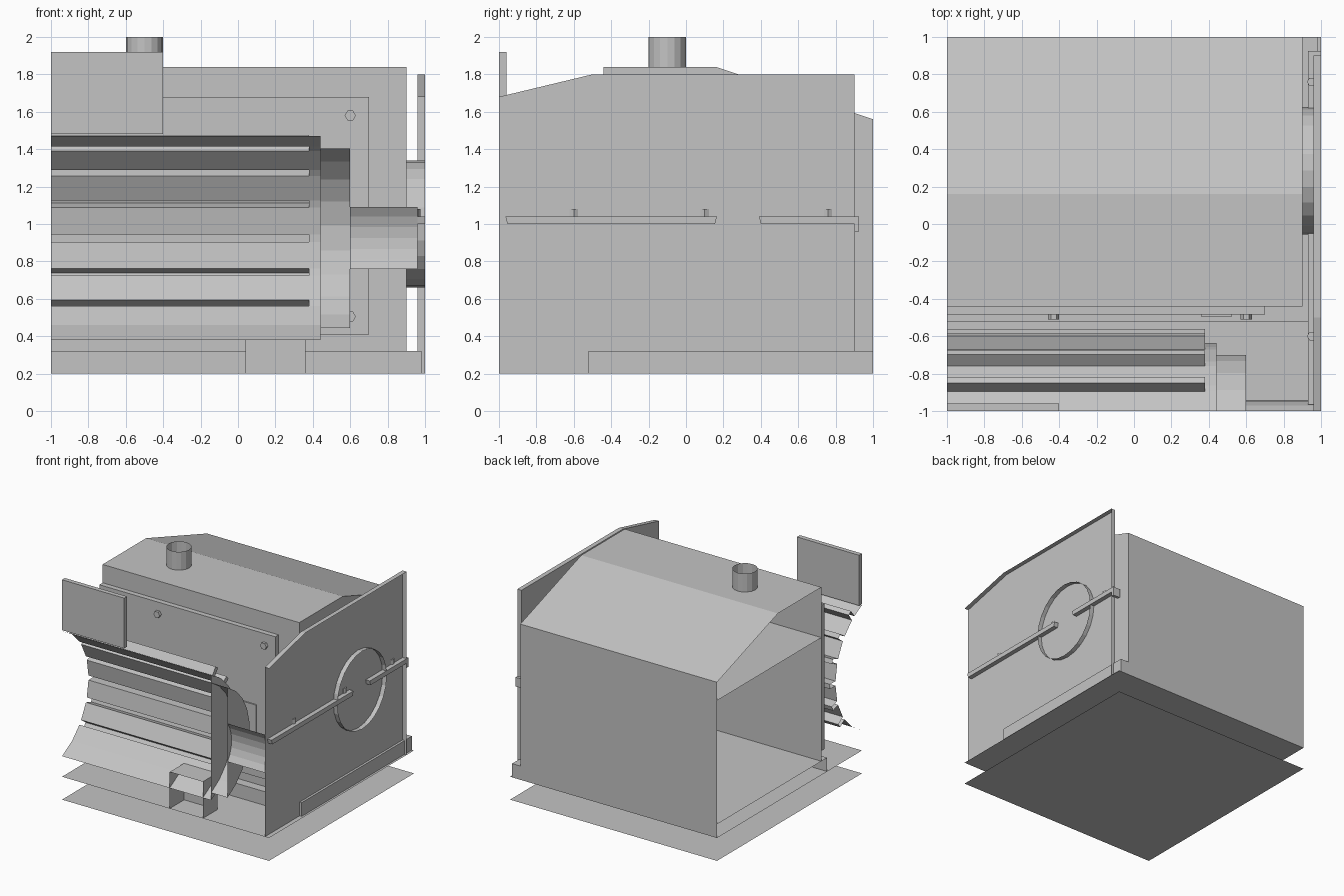
import bpy, bmesh
from math import sin, cos, acos, pi, radians

if "Cube" in bpy.data.objects:
    bpy.data.objects.remove(bpy.data.objects["Cube"])

grey = bpy.data.materials.new("machine_grey")
grey.diffuse_color = (0.55, 0.55, 0.55, 1)
grey.use_nodes = True
grey.node_tree.nodes["Principled BSDF"].inputs["Base Color"].default_value = grey.diffuse_color


def mesh(name, verts, faces):
    me = bpy.data.meshes.new(name)
    me.from_pydata(verts, [], faces)
    me.materials.append(grey)
    ob = bpy.data.objects.new(name, me)
    bpy.context.collection.objects.link(ob)
    return ob


def recalc(ob):
    bm = bmesh.new()
    bm.from_mesh(ob.data)
    bmesh.ops.recalc_face_normals(bm, faces=bm.faces)
    bm.to_mesh(ob.data)
    bm.free()


def box(name, x0, x1, y0, y1, z0, z1, skip=()):
    v = [(x, y, z) for x in (x0, x1) for y in (y0, y1) for z in (z0, z1)]
    sides = {"-x": (0, 1, 3, 2), "+x": (4, 6, 7, 5), "-y": (0, 4, 5, 1),
             "+y": (2, 3, 7, 6), "-z": (0, 2, 6, 4), "+z": (1, 5, 7, 3)}
    return mesh(name, v, [f for k, f in sides.items() if k not in skip])


def sweep(name, prof, x0, x1, closed=False, cap0=False, cap1=False):
    """Sweep a (y, z) profile along x, with optional end caps."""
    n = len(prof)
    v = [(x, y, z) for x in (x0, x1) for y, z in prof]
    m = n if closed else n - 1
    f = [(i, (i + 1) % n, n + (i + 1) % n, n + i) for i in range(m)]
    if cap0:
        f.append(tuple(reversed(range(n))))
    if cap1:
        f.append(tuple(range(n, 2 * n)))
    ob = mesh(name, v, f)
    recalc(ob)
    return ob


def prism(name, c, r, h, axis, n=6, bottom=True, top=True):
    """Upright or front-facing n-sided prism starting at point c."""
    v = []
    for d in (0, h):
        for i in range(n):
            a = 2 * pi * i / n
            p, q = r * cos(a), r * sin(a)
            v.append((c[0] + p, c[1] + q, c[2] + d) if axis == "z"
                     else (c[0] + p, c[1] - d, c[2] + q))
    f = [(i, (i + 1) % n, n + (i + 1) % n, n + i) for i in range(n)]
    if bottom:
        f.append(tuple(reversed(range(n))))
    if top:
        f.append(tuple(range(n, 2 * n)))
    ob = mesh(name, v, f)
    recalc(ob)
    return ob


# ground sheet, floor sheet and base frame
for name, z in (("ground_sheet", 0), ("floor_sheet", 0.2)):
    mesh(name, [(-1, -1, z), (1, -1, z), (1, 1, z), (-1, 1, z)], [(0, 1, 2, 3)])
box("base_frame", -1, 0.98, -0.52, 1, 0.2, 0.32, skip=("-z", "-x"))

# main casing, open at the left, with an inner shelf
sweep("casing", [(-0.44, 0.32), (-0.44, 1.84), (0.16, 1.84), (1, 1.56), (1, 0.32)],
      -1, 0.9, cap1=True)
mesh("inner_shelf", [(-1, -0.44, 1.4), (0.9, -0.44, 1.4), (0.9, 1, 1.4), (-1, 1, 1.4)],
     [(0, 1, 2, 3)])
prism("chimney", (-0.5, -0.1, 1.84), 0.1, 0.16, "z", n=16, bottom=False, top=False)

# front cover plate with bolts
box("cover_plate", -1, 0.7, -0.485, -0.44, 0.41, 1.68)
box("cover_pad", 0.36, 0.52, -0.497, -0.485, 0.74, 1.04)
for x in (-0.43, 0.6):
    for z in (0.505, 1.58):
        prism("cover_bolt", (x, -0.485, z), 0.03, 0.025, "y")

# sign plate at the front
box("front_panel", -1, -0.4, -1, -0.96, 1.48, 1.92)

# motor: round shells cut off by the plane y = -1
AY, AZ = -1.225, 0.925


def pt(r, a):
    return (AY + r * cos(a), AZ + r * sin(a))


def arc(r, step=15):
    t = acos(0.225 / r)
    n = max(6, round(2 * t / radians(step)))
    return [pt(r, -t + 2 * t * i / n) for i in range(n + 1)]


R, RF = 0.59, 0.665
lim = acos(0.225 / R)
ribbed, plain = [pt(R, -lim), pt(R, radians(-52))], [pt(R, -lim), pt(R, radians(-52))]
for deg in range(-36, 55, 18):
    a, w, wt = radians(deg), 0.02 / R, 0.02 / RF
    ribbed += [pt(R, a - w), pt(RF, a - wt), pt(RF, a + wt), pt(R, a + w)]
    plain += [pt(R, a - w), pt(R, a + w)]
    mesh("rib_end", [(0.38, y, z) for y, z in ribbed[-4:]], [(0, 1, 2, 3)])
ribbed.append(pt(R, lim))
plain.append(pt(R, lim))
sweep("motor_ribbed_shell", ribbed, -1, 0.38)
sweep("motor_end_ring", plain, 0.38, 0.44, cap1=True)
sweep("motor_flange", arc(0.53), 0.44, 0.6, cap1=True)
sweep("shaft_cover", arc(0.28), 0.6, 0.96)
box("motor_foot", 0.04, 0.36, -1, -0.8, 0.2, 0.52, skip=("-y", "-z"))

# belt guard: back plate with a shallow rim
guard = [(-1, 1.68), (-0.5, 1.8), (0.9, 1.8), (0.9, 0.2), (-1, 0.2)]
mesh("guard_plate", [(0.96, y, z) for y, z in guard], [(4, 3, 2, 1, 0)])
sweep("guard_rim", guard, 0.96, 1)

# guard collar ring
ring = [(0.285 + 0.34 * cos(2 * pi * i / 24), 1 + 0.34 * sin(2 * pi * i / 24)) for i in range(24)]
sweep("guard_collar", ring, 0.9, 1, closed=True)

# split rails across the guard, with bolts
for y0, y1 in ((-0.965, 0.165), (0.39, 0.925)):
    sweep("guard_rail", [(y0, 1.04), (y1, 1.04), (y1 - 0.01, 1), (y0 + 0.01, 1)],
          0.93, 1, closed=True, cap0=True, cap1=True)
box("rail_end", 0.93, 1, 0.9, 0.925, 0.96, 1.04)
for y in (-0.6, 0.1, 0.76):
    prism("rail_bolt", (0.95, y, 1.04), 0.025, 0.04, "z")
